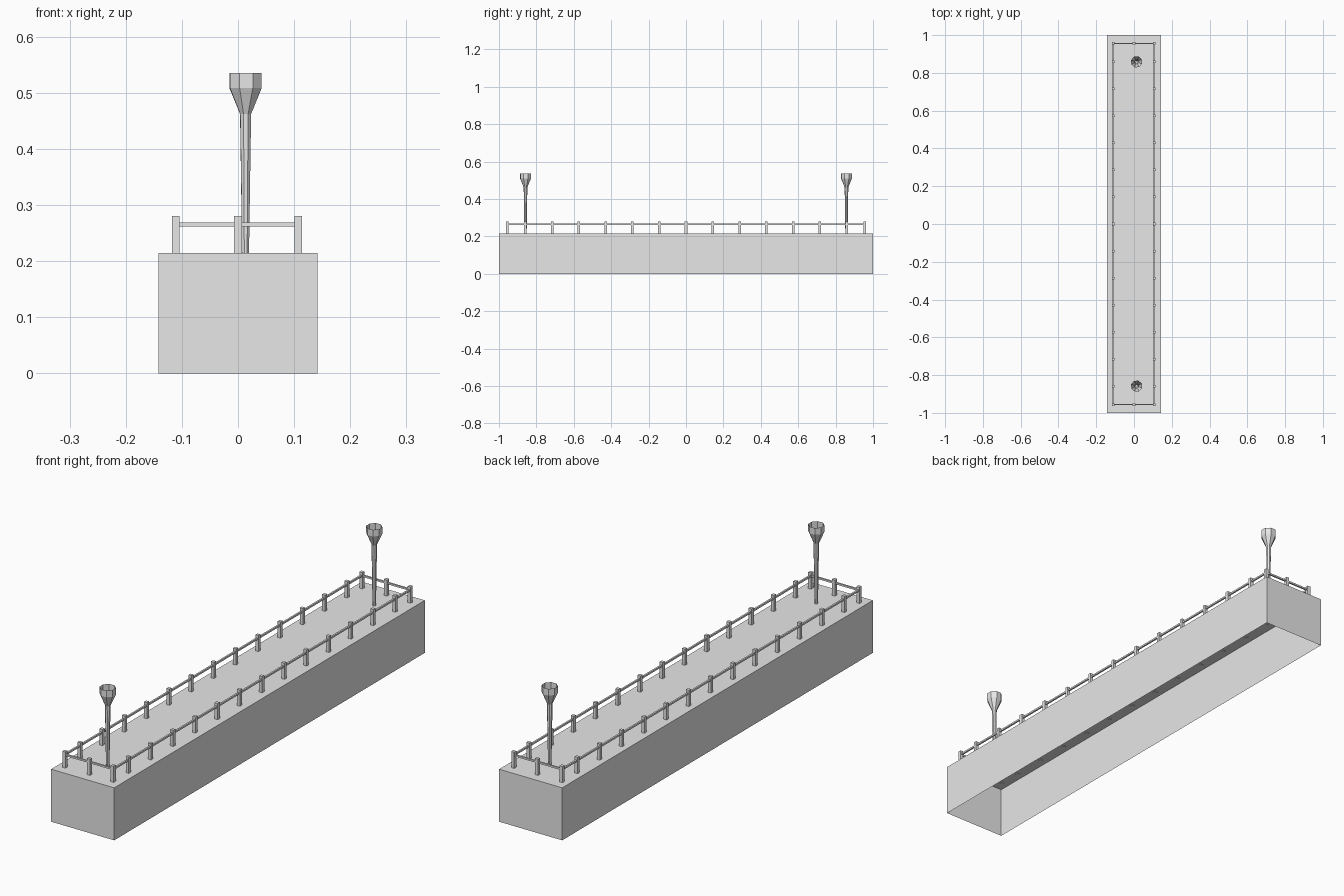
import bpy
import bmesh
import math

cube = bpy.data.objects.get("Cube")
if cube:
    bpy.data.objects.remove(cube, do_unlink=True)

grey = bpy.data.materials.new("light_grey")
grey.use_nodes = True
colour = (0.8, 0.8, 0.8, 1)
grey.diffuse_color = colour
grey.node_tree.nodes["Principled BSDF"].inputs["Base Color"].default_value = colour

DECK = 0.214
RIGHT_X, LEFT_X, END_Y = -0.111, 0.107, 0.956
RAIL_Z, RAIL = 0.265, 0.007


def finish(name, bm):
    mesh = bpy.data.meshes.new(name)
    bm.to_mesh(mesh)
    bm.free()
    mesh.materials.append(grey)
    obj = bpy.data.objects.new(name, mesh)
    bpy.context.collection.objects.link(obj)
    return obj


def box(name, low, high, open_bottom=False):
    bm = bmesh.new()
    bmesh.ops.create_cube(bm, size=1)
    for v in bm.verts:
        v.co = [high[i] if v.co[i] > 0 else low[i] for i in range(3)]
    bm.normal_update()
    if open_bottom:
        under = [f for f in bm.faces if f.normal.z < -0.9]
        bmesh.ops.delete(bm, geom=under, context="FACES")
    return finish(name, bm)


def post(name, x, y):
    h = 0.0067
    box(name, (x - h, y - h, DECK - 0.002), (x + h, y + h, 0.28))


def lamp(name, x, y):
    # Eight-sided pole flaring into an open cup
    profile = [(0.0065, DECK - 0.001), (0.0105, 0.462), (0.0305, 0.508), (0.0305, 0.535)]
    sides = 8
    bm = bmesh.new()
    rings = []
    for r, z in profile:
        angles = [math.radians(-20) + math.tau * i / sides for i in range(sides)]
        rings.append([bm.verts.new((x + r * math.cos(a), y + r * math.sin(a), z)) for a in angles])
    for a, b in zip(rings, rings[1:]):
        for i in range(sides):
            j = (i + 1) % sides
            bm.faces.new((a[i], a[j], b[j], b[i]))
    finish(name, bm)


# Hollow pier block, open underneath
box("pier_block", (-0.142, -1, 0), (0.142, 1, DECK), open_bottom=True)

# Fence posts along both long sides
side_y = [-END_Y] + [0.1432 * i for i in range(-6, 7)] + [END_Y]
for side, x in (("right", RIGHT_X), ("left", LEFT_X)):
    for n, y in enumerate(side_y):
        post(f"{side}_post_{n + 1}", x, y)
    box(f"{side}_rail", (x - RAIL / 2, -END_Y, RAIL_Z - RAIL / 2),
        (x + RAIL / 2, END_Y, RAIL_Z + RAIL / 2))

# End rails, middle posts and lamps
for end, s in (("front", -1), ("back", 1)):
    y = s * END_Y
    post(f"{end}_middle_post", 0, y)
    box(f"{end}_rail", (RIGHT_X, y - RAIL / 2, RAIL_Z - RAIL / 2),
        (LEFT_X, y + RAIL / 2, RAIL_Z + RAIL / 2))
    lamp(f"{end}_lamp", 0.0135, s * 0.858)
